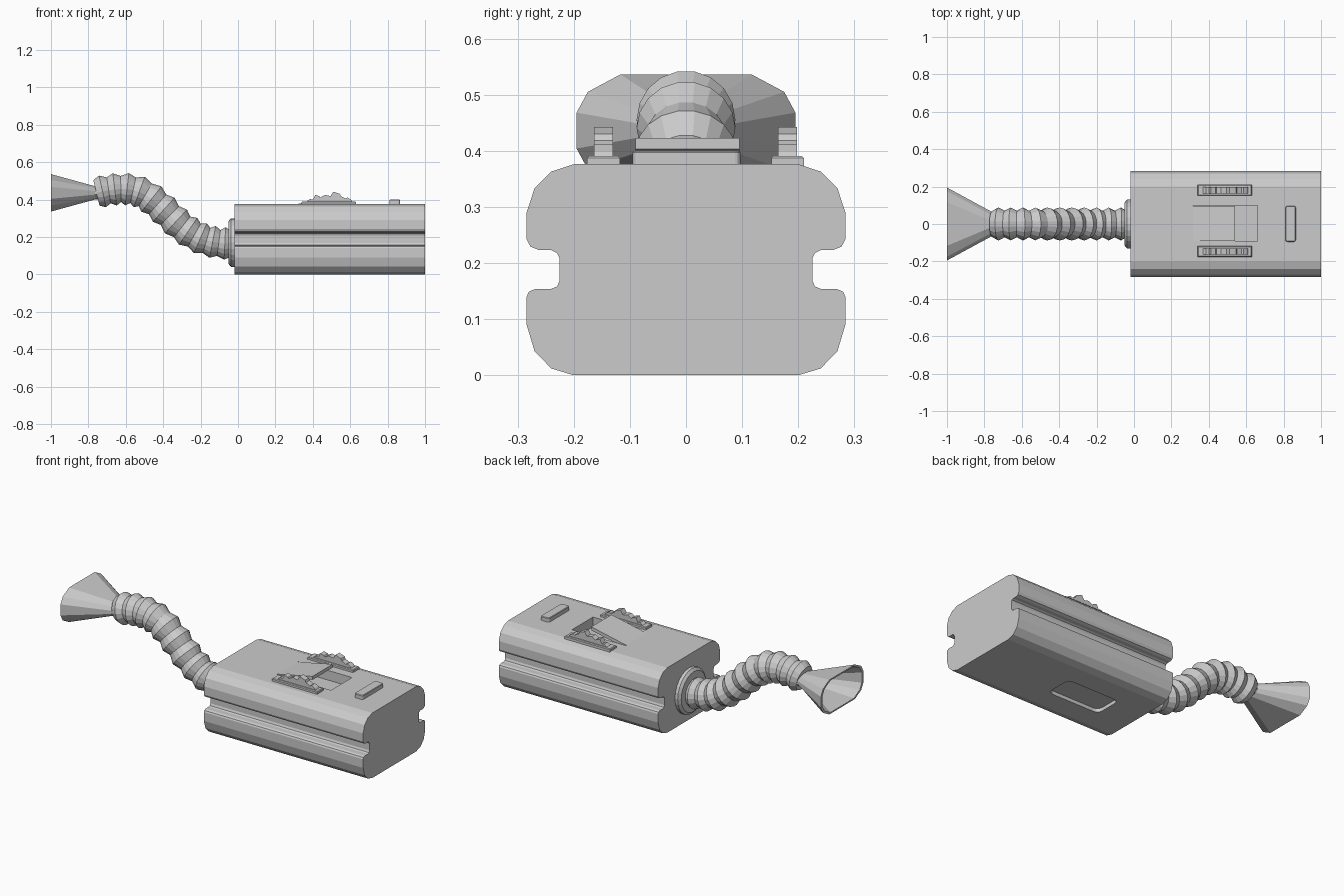
import bpy, bmesh, math
from mathutils import Vector

if "Cube" in bpy.data.objects:
    bpy.data.objects.remove(bpy.data.objects["Cube"])


def make(name, rings, closed_loop=False):
    """Skin a list of equal-length vertex rings; cap the ends unless looped."""
    bm = bmesh.new()
    vs = [[bm.verts.new(p) for p in r] for r in rings]
    n, m = len(vs[0]), len(vs)
    for i in range(m if closed_loop else m - 1):
        a, b = vs[i], vs[(i + 1) % m]
        for j in range(n):
            k = (j + 1) % n
            bm.faces.new((a[j], a[k], b[k], b[j]))
    if not closed_loop:
        bm.faces.new(vs[0])
        bm.faces.new(vs[-1])
    bmesh.ops.recalc_face_normals(bm, faces=bm.faces)
    me = bpy.data.meshes.new(name)
    bm.to_mesh(me)
    bm.free()
    ob = bpy.data.objects.new(name, me)
    bpy.context.collection.objects.link(ob)
    return ob


def slab(name, x0, x1, y0, y1, z0, z1, c=0.0, top=0.0):
    """Rectangular block with clipped plan corners and optional top chamfer."""
    def plan(z, d):
        a, b, e, f = x0 + d, x1 - d, y0 + d, y1 - d
        if c == 0:
            return [(a, e, z), (b, e, z), (b, f, z), (a, f, z)]
        pts = []
        for cx, cy, s in ((b - c, f - c, 0), (a + c, f - c, 90), (a + c, e + c, 180), (b - c, e + c, 270)):
            for t in (0, 30, 60, 90):
                r = math.radians(s + t)
                pts.append((cx + c * math.cos(r), cy + c * math.sin(r), z))
        return pts
    rings = [plan(z0, 0), plan(z1 - top, 0)]
    if top:
        rings.append(plan(z1, top))
    return make(name, rings)


def extrude_y(name, prof, y0, y1):
    return make(name, [[(x, y, z) for x, z in prof] for y in (y0, y1)])


def cut(ob, cutter):
    mod = ob.modifiers.new("cut", 'BOOLEAN')
    mod.operation, mod.solver, mod.object = 'DIFFERENCE', 'EXACT', cutter
    bpy.context.view_layer.objects.active = ob
    bpy.ops.object.modifier_apply(modifier=mod.name)
    bpy.data.objects.remove(cutter)


# Main body: mirrored profile with a groove along each side
half = [(0.20, 0.0), (0.24, 0.012), (0.27, 0.043), (0.284, 0.09), (0.284, 0.14),
        (0.280, 0.149), (0.268, 0.154), (0.24, 0.154), (0.230, 0.158), (0.225, 0.169),
        (0.225, 0.208), (0.230, 0.218), (0.24, 0.223), (0.262, 0.223), (0.277, 0.229),
        (0.284, 0.242), (0.284, 0.29), (0.27, 0.333), (0.24, 0.363), (0.20, 0.376)]
prof = half + [(-y, z) for y, z in reversed(half)]
body = make("body", [[(x, y, z) for y, z in prof] for x in (-0.02, 1.0)])
cut(body, slab("top_cutter", 0.315, 0.66, -0.092, 0.1, 0.32, 0.45))
cut(body, slab("bottom_cutter", 0.17, 0.50, -0.08, 0.08, -0.05, 0.02, c=0.03))

# Raised scoop flap over the front part of the top opening
extrude_y("scoop_flap", [(0.315, 0.376), (0.54, 0.423), (0.54, 0.403), (0.315, 0.356)], -0.09, 0.095)

# Small raised stop block
slab("stop_block", 0.81, 0.865, -0.095, 0.097, 0.37, 0.40, c=0.01, top=0.003)

# Pair of stepped clips on base rails
clip = [(0.36, 0.385), (0.385, 0.403), (0.40, 0.400), (0.413, 0.425), (0.435, 0.418), (0.44, 0.411),
        (0.465, 0.425), (0.495, 0.419), (0.51, 0.442), (0.545, 0.430), (0.55, 0.418),
        (0.575, 0.405), (0.585, 0.411), (0.605, 0.399), (0.615, 0.385)]
for side, yc in (("left", -0.147), ("right", 0.181)):
    slab("rail_" + side, 0.34, 0.63, yc - 0.029, yc + 0.029, 0.37, 0.391, top=0.004)
    extrude_y("clip_" + side, clip, yc - 0.017, yc + 0.017)


def ring(c, tangent, r, n=18):
    t = tangent.normalized()
    up = Vector((-t.z, 0, t.x))
    return [c + Vector((0, r * math.cos(2 * math.pi * i / n), 0))
            + up * (r * math.sin(2 * math.pi * i / n)) for i in range(n)]


# Collar where the hose meets the body
X = Vector((1, 0, 0))
make("hose_collar", [ring(Vector((x, 0, 0.17)), X, r, 24)
                     for x, r in ((-0.01, 0.13), (-0.038, 0.13), (-0.05, 0.115))])

# Ribbed hose following an S-shaped path
path = [(-0.85, 0.41), (-0.76, 0.435), (-0.69, 0.45), (-0.6, 0.456), (-0.5, 0.428), (-0.4, 0.348),
        (-0.3, 0.255), (-0.2, 0.193), (-0.1, 0.168), (0.0, 0.165), (0.1, 0.165)]


def height(x):
    i = max(j for j in range(1, len(path) - 2) if j == 1 or path[j][0] <= x)
    (xa, za), (xb, zb), (xc, zc), (xd, zd) = path[i - 1:i + 3]
    t, h = (x - xb) / (xc - xb), xc - xb
    m0, m1 = (zc - za) / (xc - xa) * h, (zd - zb) / (xd - xb) * h
    return ((2*t**3 - 3*t*t + 1) * zb + (t**3 - 2*t*t + t) * m0
            + (3*t*t - 2*t**3) * zc + (t**3 - t*t) * m1)


rings = []
for k in range(23):
    x = -0.757 + 0.0327 * k
    tan = Vector((0.04, 0, height(x + 0.02) - height(x - 0.02)))
    rings.append(ring(Vector((x, 0, height(x))), tan, 0.088 if k % 2 else 0.071))
make("ribbed_hose", rings)

# Flared open nozzle: small oval throat to wide clipped rectangle
wide = [(0.195, 0.032), (0.175, 0.069), (0.117, 0.1)]
wide += [(-y, z) for y, z in reversed(wide)]
wide += [(-y, -z) for y, z in wide]
small = [(0.07 * math.cos(a), 0.037 * math.sin(a))
         for a in (math.radians(15 + 30 * i) for i in range(12))]


def section(x, pts, s):
    return [(x, y * s, 0.436 + z * s) for y, z in pts]


make("flared_nozzle", [section(-0.74, small, 1.0), section(-0.765, small, 1.0), section(-1.0, wide, 1.0),
                       section(-1.0, wide, 0.92), section(-0.775, small, 0.8)])
